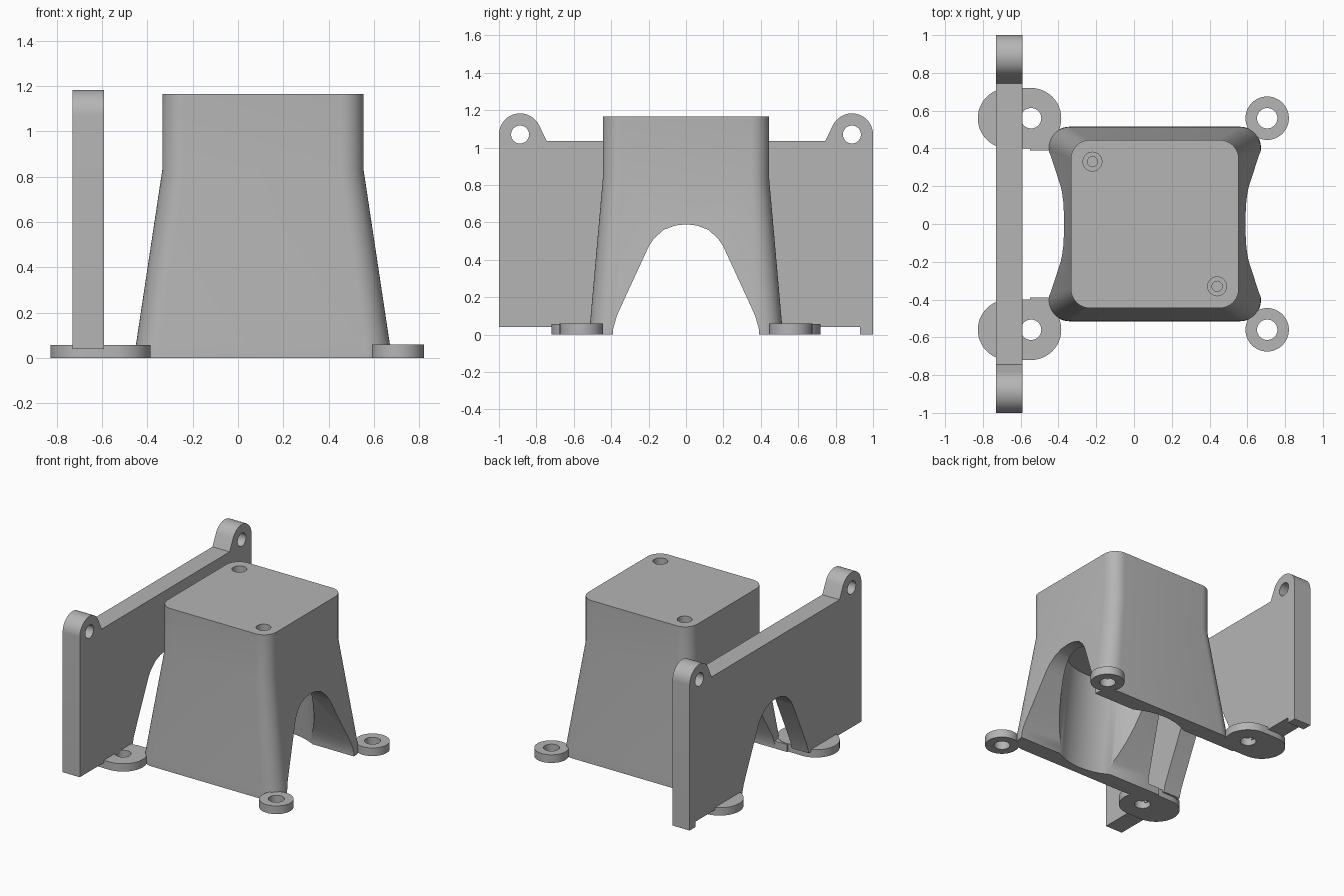
import bpy, bmesh, math
from mathutils import Matrix, Vector

if "Cube" in bpy.data.objects:
    bpy.data.objects.remove(bpy.data.objects["Cube"], do_unlink=True)

grey = bpy.data.materials.new("plain grey")
grey.use_nodes = True
GREY = (0.46, 0.46, 0.46, 1)
grey.diffuse_color = GREY
grey.node_tree.nodes["Principled BSDF"].inputs["Base Color"].default_value = GREY

CX = 0.11  # housing centre in x


def finish(name, bm):
    bmesh.ops.recalc_face_normals(bm, faces=bm.faces)
    mesh = bpy.data.meshes.new(name)
    bm.to_mesh(mesh)
    bm.free()
    ob = bpy.data.objects.new(name, mesh)
    bpy.context.collection.objects.link(ob)
    mesh.materials.append(grey)
    return ob


def loft(name, rings):
    """Closed solid through rings with equal point counts."""
    bm = bmesh.new()
    loops = [[bm.verts.new(p) for p in ring] for ring in rings]
    for a, b in zip(loops, loops[1:]):
        n = len(a)
        for i in range(n):
            bm.faces.new((a[i], a[(i + 1) % n], b[(i + 1) % n], b[i]))
    bm.faces.new(loops[0][::-1])
    bm.faces.new(loops[-1])
    return finish(name, bm)


def prism_x(name, profile, x0, x1):
    return loft(name, [[(x, y, z) for y, z in profile] for x in (x0, x1)])


def cylinder(name, centre, r, length, axis="Z", r2=None):
    bm = bmesh.new()
    turn = Matrix.Rotation(math.pi / 2, 4, "Y") if axis == "X" else Matrix()
    bmesh.ops.create_cone(bm, cap_ends=True, segments=48, radius1=r,
                          radius2=r if r2 is None else r2, depth=length,
                          matrix=Matrix.Translation(Vector(centre)) @ turn)
    return finish(name, bm)


def cut(ob, cutter):
    cutter.hide_render = True
    mod = ob.modifiers.new("cut", "BOOLEAN")
    mod.operation = "DIFFERENCE"
    mod.solver = "EXACT"
    mod.object = cutter
    bpy.context.view_layer.objects.active = ob
    bpy.ops.object.modifier_apply(modifier=mod.name)
    bpy.data.objects.remove(cutter, do_unlink=True)


def smooth(ob):
    bpy.ops.object.select_all(action="DESELECT")
    ob.select_set(True)
    bpy.context.view_layer.objects.active = ob
    bpy.ops.object.shade_smooth_by_angle(angle=math.radians(30))


def arc(cx, cy, r, a0, a1, n=10):
    return [(cx + r * math.cos(math.radians(a0 + (a1 - a0) * i / n)),
             cy + r * math.sin(math.radians(a0 + (a1 - a0) * i / n)))
            for i in range(n + 1)]


def rounded_rect(hx, hy, r, z):
    pts = []
    for k, (sx, sy) in enumerate([(1, 1), (-1, 1), (-1, -1), (1, -1)]):
        pts += arc(CX + sx * (hx - r), sy * (hy - r), r, 90 * k, 90 * k + 90)
    return [(x, y, z) for x, y in pts]


# Arched tunnel running through in x
half = [(0.39, -0.1), (0.39, 0.03), (0.37, 0.1), (0.32, 0.21), (0.2, 0.47),
        (0.17, 0.515), (0.12, 0.56), (0.06, 0.583)]
arch = half + [(0, 0.59)] + [(-y, z) for y, z in reversed(half)]


def tunnel():
    return prism_x("tunnel_cutter", arch, -1.2, 1.2)


# Housing: upright box on a flared skirt, hollow underneath
housing = loft("housing", [
    rounded_rect(0.562, 0.515, 0.11, 0),
    rounded_rect(0.56, 0.513, 0.11, 0.06),
    rounded_rect(0.444, 0.445, 0.1, 0.83),
    rounded_rect(0.444, 0.445, 0.1, 1.165)])
cut(housing, cylinder("cavity_cutter", (CX, 0, 0.3), 0.46, 0.8, r2=0.38))
cut(housing, tunnel())
for x, y in [(-0.22, 0.33), (0.44, -0.33)]:
    cut(housing, cylinder("recess_cutter", (x, y, 1.165), 0.05, 0.16))
    cut(housing, cylinder("screw_hole_cutter", (x, y, 1.07), 0.027, 0.16))
smooth(housing)

# Side plate with two pierced ears and a small foot
ear = arc(0.887, 1.07, 0.113, 0, 155, 18) + [(0.745, 1.035)]
outline = ([(-1, 0.04), (0.93, 0.04), (0.93, 0), (1, 0)] + ear
           + [(-y, z) for y, z in reversed(ear)])
plate = prism_x("side_plate", outline, -0.73, -0.59)
cut(plate, tunnel())
for s in (-1, 1):
    cut(plate, cylinder("ear_hole_cutter", (-0.66, s * 0.887, 1.07), 0.048, 0.5, "X"))
smooth(plate)

# Mounting lugs: round on one side, long ones reaching under the plate
for s, end in ((-1, "front"), (1, "back")):
    small = cylinder(end + "_round_lug", (0.705, s * 0.56, 0.03), 0.115, 0.06)
    cut(small, cylinder("lug_hole_cutter", (0.705, s * 0.56, 0.03), 0.054, 0.3))
    smooth(small)

    slot = arc(-0.545, s * 0.56, 0.16, -90, 90, 24) + arc(-0.667, s * 0.56, 0.16, 90, 270, 24)
    long_lug = loft(end + "_long_lug", [[(x, y, z) for x, y in slot] for z in (0, 0.058)])
    cut(long_lug, cylinder("lug_hole_cutter", (-0.545, s * 0.56, 0.03), 0.054, 0.3))
    smooth(long_lug)

    # short web joining the long lug to the housing leg
    web = [(s * 0.39, 0), (s * 0.49, 0), (s * 0.49, 0.055), (s * 0.39, 0.055)]
    prism_x(end + "_lug_web", web, -0.55, -0.38)
